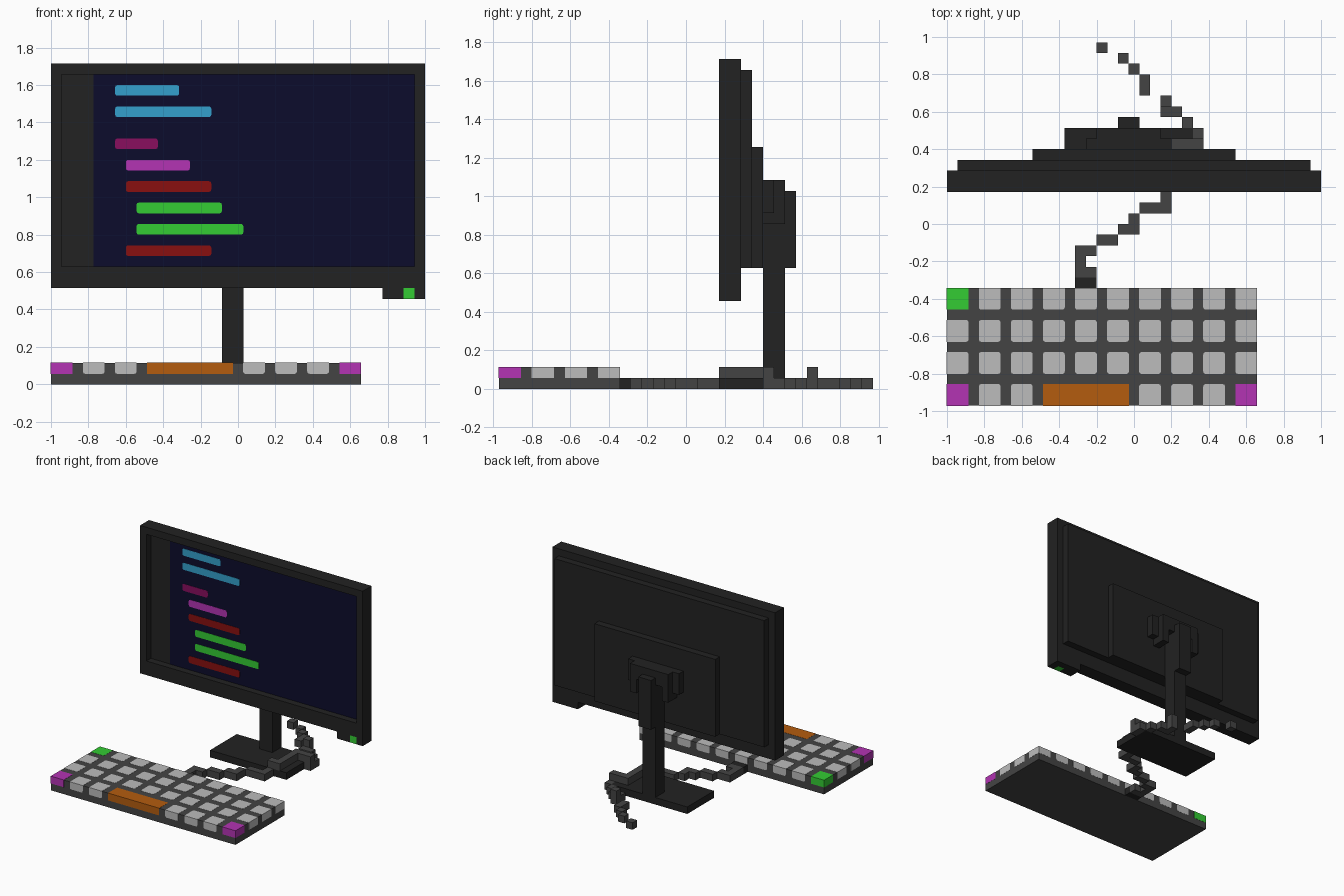
import bpy, bmesh

if "Cube" in bpy.data.objects:
    bpy.data.objects.remove(bpy.data.objects["Cube"])

U = 2 / 35            # one cube of the block grid
Y0 = -17 * U          # front edge of the model


def material(name, hex_code):
    m = bpy.data.materials.new(name)
    rgb = [int(hex_code[i:i + 2], 16) / 255 for i in (0, 2, 4)]
    lin = [c / 12.92 if c <= 0.04045 else ((c + 0.055) / 1.055) ** 2.4 for c in rgb]
    m.diffuse_color = (*lin, 1)
    m.use_nodes = True
    m.node_tree.nodes["Principled BSDF"].inputs["Base Color"].default_value = m.diffuse_color
    return m


BLACK = material("black_plastic", "222222")
GREY = material("dark_grey", "444444")
LIGHT = material("light_grey", "BCBCBC")
NAVY = material("navy", "0C0C2C")
GREEN = material("green", "33CC33")
CYAN = material("cyan", "33A0CC")
PURPLE = material("purple", "B333B3")
PINK = material("dark_pink", "880E5E")
RED = material("dark_red", "881010")
ORANGE = material("orange", "B45C0F")


def add_box(bm, x0, x1, y0, y1, z0, z1, grow=0.0):
    """Box given in grid units, optionally grown by a small distance."""
    lo = (-1 + x0 * U - grow, Y0 + y0 * U - grow, z0 * U - grow)
    hi = (-1 + x1 * U + grow, Y0 + y1 * U + grow, z1 * U + grow)
    geo = bmesh.ops.create_cube(bm, size=1)["verts"]
    for v in geo:
        v.co = [lo[a] if v.co[a] < 0 else hi[a] for a in range(3)]
    return geo


def finish(name, bm, mat):
    mesh = bpy.data.meshes.new(name)
    bm.to_mesh(mesh)
    bm.free()
    mesh.materials.append(mat)
    ob = bpy.data.objects.new(name, mesh)
    bpy.context.collection.objects.link(ob)
    return ob


def boxes(name, mat, *dims, grow=0.0):
    bm = bmesh.new()
    for d in dims:
        add_box(bm, *d, grow=grow)
    return finish(name, bm, mat)


def round_edges(bm, verts, axis, pick=lambda e: True, width=0.012):
    """Round the edges of one box that run along the given axis."""
    edges = {e for v in verts for e in v.link_edges}
    chosen = []
    for e in edges:
        d = e.verts[1].co - e.verts[0].co
        if abs(d[axis]) > 0.9 * d.length and pick(e):
            chosen.append(e)
    if chosen:
        bmesh.ops.bevel(bm, geom=chosen, offset=width, segments=2,
                        profile=0.5, affect='EDGES')


# Keyboard: solid body with flush coloured keys
boxes("keyboard_body", GREY, (0, 29, 0, 11, 0, 2))
keys = bmesh.new()
for row in range(4):
    for col in range(10):
        x, y = col * 3, row * 3
        if (row == 0 and col in (0, 3, 4, 5, 9)) or (row == 3 and col == 0):
            continue
        one = bmesh.new()
        verts = add_box(one, x, x + 2, y, y + 2, 1, 2, grow=0.0012)
        xm, ym = -1 + (x + 1) * U, Y0 + (y + 1) * U

        def inner(e):
            # corners that do not lie on the outer rim of the keyboard
            c = (e.verts[0].co + e.verts[1].co) / 2
            return not ((col == 0 and c.x < xm) or (col == 9 and c.x > xm) or
                        (row == 0 and c.y < ym) or (row == 3 and c.y > ym))

        round_edges(one, verts, 2, inner)
        if row in (0, 3) and col not in (0, 9):
            round_edges(one, list(one.verts), 1,
                        lambda e: e.verts[0].co.z < 1.2 * U)
        tmp = bpy.data.meshes.new("key_part")
        one.to_mesh(tmp)
        one.free()
        keys.from_mesh(tmp)
        bpy.data.meshes.remove(tmp)
finish("keys", keys, LIGHT)
boxes("space_bar", ORANGE, (9, 17, 0, 2, 1, 2), grow=0.0012)
boxes("corner_keys", PURPLE, (0, 2, 0, 2, 1, 2), (27, 29, 0, 2, 1, 2), grow=0.0012)
boxes("escape_key", GREEN, (0, 2, 9, 11, 1, 2), grow=0.0012)

# Cable: plug, run to the stand, over its foot, then trailing behind
boxes("cable_plug", BLACK, (12, 14, 11, 12, 0, 1))
path = [  # first x, last x, row, level
    (12, 14, 12, 0), (12, 13, 13, 0), (12, 14, 14, 0), (14, 16, 15, 0),
    (16, 18, 16, 0), (17, 18, 17, 0), (18, 21, 18, 0), (20, 21, 19, 0),
    (20, 22, 20, 1), (21, 22, 21, 1), (21, 22, 22, 1), (21, 22, 23, 1),
    (21, 24, 24, 1), (23, 24, 24, 0), (23, 24, 25, 0), (22, 23, 26, 0),
    (20, 22, 27, 0), (20, 21, 28, 0), (20, 21, 28, 1), (18, 19, 29, 0),
    (18, 19, 30, 0), (17, 18, 31, 0), (16, 17, 32, 0), (14, 15, 33, 0)]
boxes("cable", GREY, *[(a, b, y, y + 1, z, z + 1) for a, b, y, z in path])

# Stand: foot, post, mount with side arms
boxes("stand_foot", BLACK, (11, 23, 20, 26, 0, 1))
boxes("stand_post", BLACK, (16, 18, 24, 26, 1, 19), (16, 18, 26, 27, 11, 18))
boxes("stand_mount", BLACK, (14, 20, 24, 26, 17, 19),
      (14, 15, 24, 26, 15, 17), (19, 20, 24, 26, 15, 17),
      (13, 14, 24, 25, 16, 19), (20, 21, 24, 25, 16, 19))

# Monitor: bezel around a recessed screen, stepped back
boxes("monitor_bezel", BLACK, (0, 1, 20, 21, 9, 30), (34, 35, 20, 21, 9, 30),
      (1, 34, 20, 21, 29, 30), (1, 34, 20, 21, 9, 11))
boxes("monitor_shell", BLACK, (0, 35, 21, 22, 9, 30), (1, 34, 22, 23, 11, 29),
      (8, 27, 23, 24, 11, 22))
boxes("monitor_chin", BLACK, (31, 33, 20, 22, 8, 9), (34, 35, 20, 22, 8, 9),
      (33, 34, 21, 22, 8, 9))
boxes("power_light", GREEN, (33, 34, 20, 21, 8, 9))
boxes("screen", NAVY, (4, 34, 20.965, 21, 11, 29))

# Lines of code on the screen
lines = [("code_line_cyan", CYAN, [(6, 12, 27), (6, 15, 25)]),
         ("code_line_pink", PINK, [(6, 10, 22)]),
         ("code_line_purple", PURPLE, [(7, 13, 20)]),
         ("code_line_red", RED, [(7, 15, 18), (7, 15, 12)]),
         ("code_line_green", GREEN, [(8, 16, 16), (8, 18, 14)])]
for name, mat, bars in lines:
    for n, (a, b, z) in enumerate(bars):
        bm = bmesh.new()
        verts = add_box(bm, a, b, 20.93, 21, z, z + 1)
        round_edges(bm, verts, 1)
        finish(f"{name}_{n + 1}", bm, mat)
